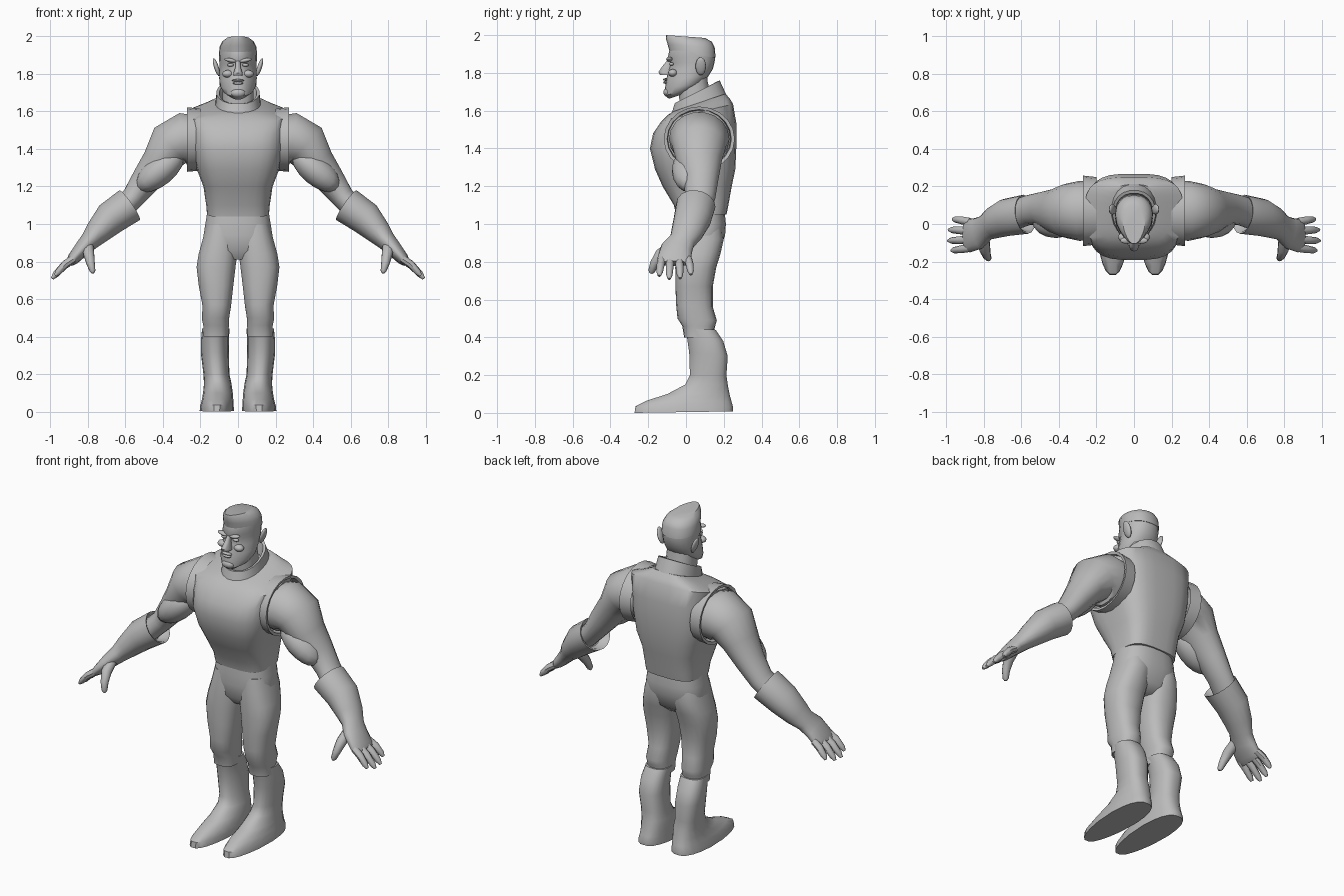
import bpy, bmesh, math
from mathutils import Vector, Matrix

grey = bpy.data.materials.new("plain grey")
grey.diffuse_color = (0.5, 0.5, 0.5, 1)


def finish(name, bm, angle=45):
    bmesh.ops.recalc_face_normals(bm, faces=bm.faces)
    me = bpy.data.meshes.new(name)
    bm.to_mesh(me)
    bm.free()
    me.materials.append(grey)
    me.shade_smooth()
    me.set_sharp_from_angle(angle=math.radians(angle))
    ob = bpy.data.objects.new(name, me)
    bpy.context.collection.objects.link(ob)
    return ob


def skin(name, rings, caps=True, angle=45):
    bm = bmesh.new()
    loops = [[bm.verts.new(p) for p in r] for r in rings]
    n = len(rings[0])
    for a, b in zip(loops, loops[1:]):
        for i in range(n):
            j = (i + 1) % n
            bm.faces.new((a[i], a[j], b[j], b[i]))
    if caps:
        bm.faces.new(loops[0])
        bm.faces.new(loops[-1])
    return finish(name, bm, angle)


def stack(name, rows, n=20, e=2.4, taper=0, side=1, caps=True, angle=45):
    """Upright loft; row = centre x, half width, front y, back y, front z, back z."""
    rings = []
    for cx, rx, yf, yb, zf, zb in rows:
        ring = []
        for i in range(n):
            a = 2 * math.pi * (i + 0.5) / n
            c, s = math.cos(a), math.sin(a)
            px = math.copysign(abs(c) ** (2 / e), c)
            py = math.copysign(abs(s) ** (2 / e), s)
            f = (py + 1) / 2
            px *= 1 - taper * max(0, -py)
            ring.append((side * (cx + rx * px), yf + (yb - yf) * f, zf + (zb - zf) * f))
        rings.append(ring)
    return skin(name, rings, caps, angle)


def tube(name, rows, n=14, side=1, caps=True, angle=45):
    """Loft along a path; row = x, y, z, thickness radius, radius along y."""
    pts = [Vector(r[:3]) for r in rows]
    rings, last = [], Vector((0, 0, 1))
    for k, r in enumerate(rows):
        t = (pts[min(k + 1, len(pts) - 1)] - pts[max(k - 1, 0)]).normalized()
        u = Vector((0, 1, 0))
        v = t.cross(u).normalized()
        if v.dot(last) < 0:
            v = -v
        last = v
        u = (u - t * t.dot(u)).normalized()
        ring = []
        for i in range(n):
            a = 2 * math.pi * i / n
            p = pts[k] + u * r[4] * math.cos(a) + v * r[3] * math.sin(a)
            ring.append((side * p.x, p.y, p.z))
        rings.append(ring)
    return skin(name, rings, caps, angle)


def blob(name, loc, size, side=1, tilt=0, seg=14):
    """Ellipsoid turned about the y axis."""
    bm = bmesh.new()
    m = (Matrix.Diagonal((side, 1, 1, 1)) @ Matrix.Translation(loc)
         @ Matrix.Rotation(math.radians(tilt), 4, 'Y') @ Matrix.Diagonal((*size, 1)))
    bmesh.ops.create_uvsphere(bm, u_segments=seg, v_segments=seg // 2 + 1, radius=1, matrix=m)
    return finish(name, bm, 60)


# Sleeveless top, from hem to neckline
stack("vest", [
    (0, .165, -.05, .215, 1.04, 1.05), (0, .17, -.065, .225, 1.10, 1.10),
    (0, .185, -.125, .243, 1.20, 1.20), (0, .22, -.165, .262, 1.29, 1.29),
    (0, .245, -.192, .268, 1.40, 1.42), (0, .25, -.175, .268, 1.48, 1.53),
    (0, .262, -.13, .25, 1.545, 1.635), (0, .19, -.10, .235, 1.575, 1.66),
    (0, .12, -.07, .21, 1.595, 1.69)], n=28, e=3.3)

# Stand-up collar with an open inner lip
stack("collar", [
    (0, .122, -.078, .222, 1.585, 1.67), (0, .115, -.06, .18, 1.64, 1.76),
    (0, .10, -.045, .165, 1.64, 1.755), (0, .09, -.03, .15, 1.60, 1.68)],
    n=20, e=2.2, caps=False, angle=30)

# Hips
stack("hips", [
    (0, .07, -.01, .13, .81, .81), (0, .17, -.045, .175, .86, .85),
    (0, .185, -.052, .208, .94, .94), (0, .175, -.052, .212, 1.0, 1.0),
    (0, .163, -.045, .205, 1.08, 1.07)], n=24, e=2.6)

# Neck and head
stack("neck", [
    (0, .085, -.03, .14, 1.58, 1.64), (0, .083, -.04, .115, 1.70, 1.76),
    (0, .08, -.04, .11, 1.78, 1.82)], n=16)
stack("head", [
    (0, .045, -.09, .02, 1.663, 1.70), (0, .08, -.112, .06, 1.68, 1.725),
    (0, .098, -.112, .095, 1.715, 1.75), (0, .101, -.105, .12, 1.76, 1.785),
    (0, .10, -.095, .142, 1.81, 1.82), (0, .10, -.082, .152, 1.85, 1.86),
    (0, .102, -.098, .155, 1.875, 1.89), (0, .10, -.088, .152, 1.92, 1.92)],
    n=22, e=2.3, taper=.3)
stack("cropped_hair", [
    (0, .102, -.088, .157, 1.915, 1.88), (0, .10, -.097, .152, 1.95, 1.935),
    (0, .085, -.107, .137, 1.983, 1.965), (0, .06, -.105, .10, 2.0, 1.985)],
    n=22, e=2.4, taper=.35, angle=35)

# Face details
stack("nose", [
    (0, .026, -.138, -.07, 1.79, 1.79), (0, .026, -.146, -.07, 1.805, 1.80),
    (0, .015, -.125, -.07, 1.835, 1.835), (0, .012, -.098, -.07, 1.868, 1.868)], n=10)
blob("upper_lip", (0, -.108, 1.765), (.034, .014, .007))
blob("lower_lip", (0, -.107, 1.75), (.028, .014, .008))
blob("chin", (0, -.098, 1.698), (.04, .022, .024))

for s, tag in ((1, "left"), (-1, "right")):
    blob(tag + "_brow", (.04, -.088, 1.872), (.034, .017, .011), s, -12)
    blob(tag + "_eye", (.04, -.077, 1.847), (.018, .013, .009), s)
    blob(tag + "_cheek", (.055, -.07, 1.80), (.03, .025, .02), s)
    blob(tag + "_ear", (.115, .078, 1.835), (.013, .028, .05), s, 18)

    # Armhole trim
    tube(tag + "_armhole_trim", [
        (.20, .07, 1.45, .165, .18), (.272, .07, 1.45, .172, .188),
        (.268, .07, 1.45, .156, .17), (.22, .07, 1.45, .15, .165)],
        n=20, side=s, caps=False, angle=30)

    # Arm, biceps, glove
    tube(tag + "_arm", [
        (.20, .07, 1.445, .13, .15), (.29, .07, 1.45, .145, .16),
        (.36, .07, 1.42, .128, .145), (.42, .07, 1.33, .095, .12),
        (.49, .08, 1.235, .08, .092), (.56, .075, 1.14, .062, .08),
        (.63, .05, 1.07, .06, .08)], n=18, side=s)
    blob(tag + "_biceps", (.415, .015, 1.285), (.155, .09, .078), s, 40, 16)
    tube(tag + "_glove", [
        (.62, .045, 1.07, .06, .07), (.582, .052, 1.098, .086, .094),
        (.578, .052, 1.10, .096, .105), (.68, .035, 1.03, .09, .10),
        (.75, .005, .955, .068, .085), (.79, -.02, .91, .052, .07),
        (.83, -.05, .868, .043, .085), (.88, -.062, .812, .032, .09),
        (.90, -.062, .79, .02, .082)], n=16, side=s, angle=50)

    # Fingers from little to index, then thumb
    for k, (y, reach) in enumerate(((.012, .78), (-.036, .97), (-.084, 1), (-.128, .85))):
        rows = []
        for f, r in ((0, .021), (.45, .021), (.85, .017), (1, .008)):
            d = f * reach
            rows.append((.875 + .115 * d, y + (y + .06) * .2 * f,
                         .815 - .108 * d + .012 * math.sin(3 * f), r, r))
        tube(f"{tag}_finger_{k + 1}", rows, n=8, side=s)
    tube(tag + "_thumb", [
        (.80, -.07, .885, .03, .03), (.795, -.135, .84, .03, .03),
        (.785, -.168, .79, .023, .023), (.775, -.182, .75, .016, .018),
        (.773, -.185, .738, .007, .008)], n=10, side=s)

    # Trouser leg
    stack(tag + "_leg", [
        (.118, .068, -.01, .14, .40, .40), (.117, .069, -.02, .155, .46, .46),
        (.12, .073, -.045, .163, .50, .49), (.113, .077, -.052, .142, .57, .56),
        (.117, .093, -.056, .142, .67, .67), (.117, .105, -.057, .16, .77, .77),
        (.107, .104, -.055, .182, .84, .84), (.095, .094, -.05, .20, .92, .92),
        (.085, .085, -.04, .19, 1.0, 1.0)], n=18, side=s)

    # Boot: sole, foot and shaft
    stack(tag + "_boot", [
        (.113, .092, -.275, .25, 0, .008), (.112, .09, -.27, .252, .035, .03),
        (.109, .085, -.21, .243, .065, .06), (.107, .08, -.10, .232, .10, .10),
        (.108, .074, -.005, .222, .15, .15), (.115, .07, .02, .215, .20, .20),
        (.123, .075, .016, .222, .32, .30), (.123, .075, .006, .198, .39, .38),
        (.118, .074, -.008, .158, .445, .44)], n=20, e=2.6, taper=.3, side=s, angle=40)
